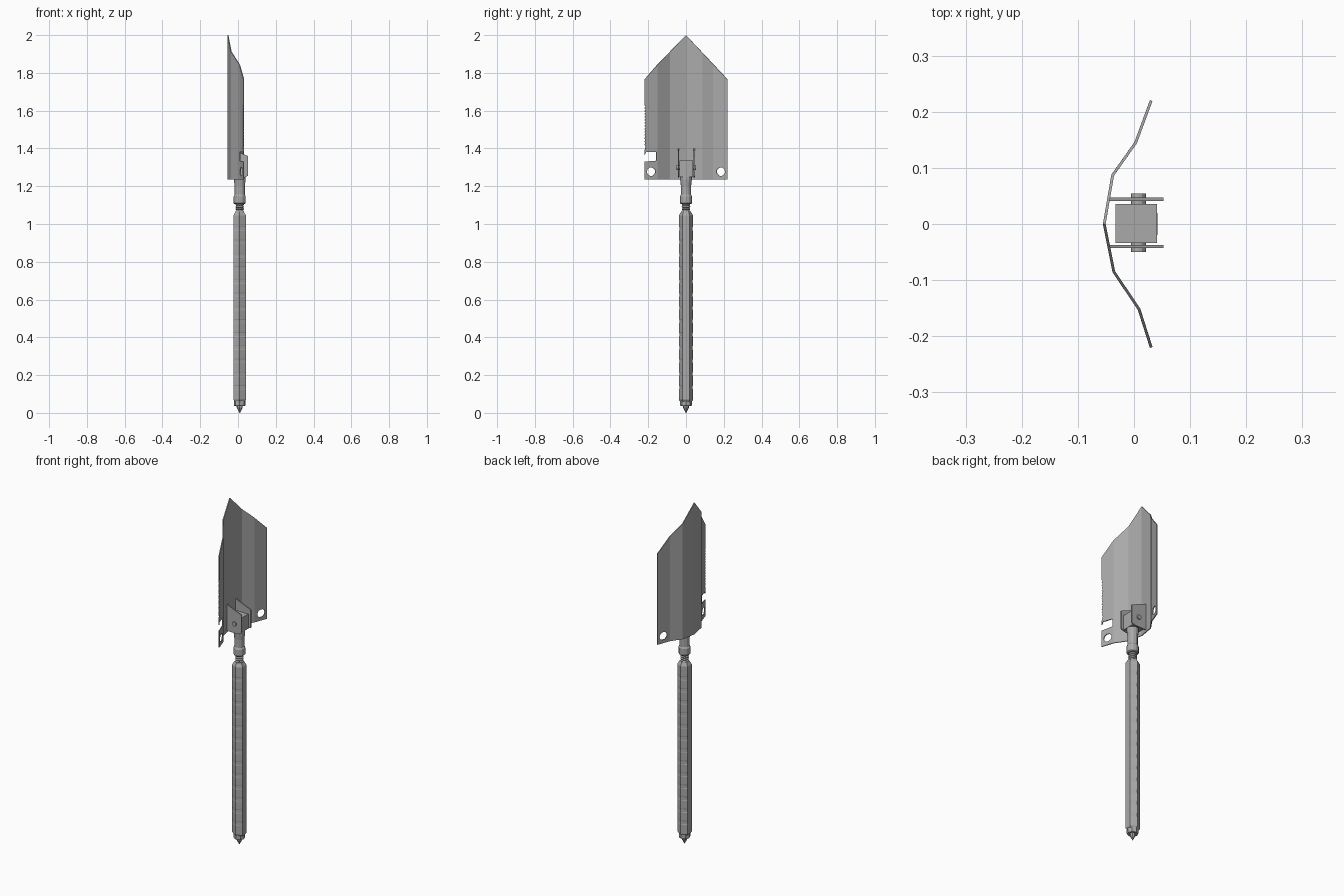
import bpy, bmesh, math
from mathutils import Vector

old = bpy.data.objects.get("Cube")
if old:
    bpy.data.objects.remove(old)

steel = bpy.data.materials.new("grey_steel")
steel.use_nodes = True
GREY = (0.4, 0.4, 0.4, 1)
steel.diffuse_color = GREY
steel.node_tree.nodes["Principled BSDF"].inputs["Base Color"].default_value = GREY
AXIS = 0.009  # shaft centre in x


def finish(bm, name):
    bmesh.ops.recalc_face_normals(bm, faces=bm.faces[:])
    mesh = bpy.data.meshes.new(name)
    bm.to_mesh(mesh)
    bm.free()
    mesh.materials.append(steel)
    ob = bpy.data.objects.new(name, mesh)
    bpy.context.collection.objects.link(ob)
    return ob


def lathe(name, profile, sides, turn=0.0, smooth=False):
    """Stack rings of (radius, z) around the shaft axis."""
    bm = bmesh.new()
    rings = []
    for r, z in profile:
        angles = [turn + math.tau * i / sides for i in range(sides)]
        rings.append([bm.verts.new((AXIS + r * math.cos(a), r * math.sin(a), z)) for a in angles])
    for a, b in zip(rings, rings[1:]):
        for i in range(sides):
            j = (i + 1) % sides
            bm.faces.new((a[i], a[j], b[j], b[i])).smooth = smooth
    bm.faces.new(rings[0])
    bm.faces.new(rings[-1])
    return finish(bm, name)


def prism(name, outline, y0, y1):
    """Extrude an (x, z) outline from y0 to y1."""
    bm = bmesh.new()
    face = bm.faces.new([bm.verts.new((x, y0, z)) for x, z in outline])
    new = bmesh.ops.extrude_face_region(bm, geom=[face])["geom"]
    verts = [v for v in new if isinstance(v, bmesh.types.BMVert)]
    bmesh.ops.translate(bm, verts=verts, vec=(0, y1 - y0, 0))
    return finish(bm, name)


def circle(x, z, r, n):
    return [(x + r * math.cos(math.tau * i / n), z + r * math.sin(math.tau * i / n)) for i in range(n)]


# Blade: flat outline with holes, folded along vertical creases
CREASES = [(-0.221, 0.031), (-0.152, 0.009), (-0.085, -0.036), (0, -0.053),
           (0.087, -0.038), (0.145, 0.003), (0.221, 0.031)]


def fold(y):
    for (ya, xa), (yb, xb) in zip(CREASES, CREASES[1:]):
        if y <= yb:
            return xa + (xb - xa) * (y - ya) / (yb - ya)
    return CREASES[-1][1]


outline = [(-0.22, 1.235), (0.22, 1.235), (0.22, 1.765), (0.145, 1.845), (0, 2.0),
           (-0.15, 1.845), (-0.22, 1.765)]
TEETH = 14
for i in range(TEETH):  # saw edge
    z = 1.63 - 0.016 * i
    outline += [(-0.22, z), (-0.213, z - 0.008)]
outline += [(-0.22, 1.385), (-0.22, 1.365), (-0.212, 1.38), (-0.158, 1.38),
            (-0.158, 1.335), (-0.22, 1.33)]  # hooked notch
loops = [outline] + [circle(s * 0.185, 1.277, 0.023, 10) for s in (-1, 1)]

bm = bmesh.new()
edges = []
for loop in loops:
    vs = [bm.verts.new((0, y, z)) for y, z in loop]
    edges += [bm.edges.new((vs[i - 1], vs[i])) for i in range(len(vs))]
bmesh.ops.triangle_fill(bm, edges=edges, use_beauty=True, normal=(1, 0, 0))
for y, _ in CREASES[1:-1]:
    bmesh.ops.bisect_plane(bm, geom=bm.verts[:] + bm.edges[:] + bm.faces[:],
                           plane_co=(0, y, 0), plane_no=(0, 1, 0))
for v in bm.verts:
    v.co.x = fold(v.co.y)
blade = finish(bm, "blade")
solid = blade.modifiers.new("thickness", "SOLIDIFY")
solid.thickness = 0.005
solid.offset = 0

# Handle: hexagonal grip whose side ridges carry shallow notches
grip = [(0.031, 0.06), (0.038, 0.07)]
for i in range(13):
    z = 0.135 + 0.07 * i
    grip += [(0.038, z - 0.012), (0.0355, z - 0.008), (0.0355, z + 0.008), (0.038, z + 0.012)]
grip += [(0.038, 1.045), (0.026, 1.065)]
handle = lathe("handle", grip, 6, math.pi / 6)
for v in handle.data.vertices:  # keep the front and back flats straight
    if abs(v.co.y) < 0.03 and 0.08 < v.co.z < 1.04:
        v.co.x = AXIS + math.copysign(0.033, v.co.x - AXIS)
        v.co.y = math.copysign(0.019, v.co.y)

# Foot: collar and pointed spike
lathe("foot_collar", [(0.028, 0.036), (0.031, 0.041), (0.031, 0.062)], 8)
lathe("foot_spike", [(0.001, 0), (0.009, 0.014), (0.016, 0.028), (0.016, 0.04)], 8)

# Neck: threaded stud, then the locking sleeve
thread = [(0.019, 1.06)]
for i in range(4):
    thread += [(0.023, 1.067 + 0.012 * i), (0.018, 1.073 + 0.012 * i)]
lathe("threaded_neck", thread, 12)
lathe("locking_sleeve", [(0.027, 1.105), (0.032, 1.11), (0.032, 1.145), (0.027, 1.155),
                         (0.027, 1.2), (0.031, 1.235), (0.031, 1.255)], 12)

# Hinge: block, two side plates and a bolt through them
prism("hinge_block", [(-0.033, 1.25), (0.041, 1.25), (0.041, 1.335), (-0.033, 1.335)], -0.034, 0.036)
plate = [(-0.045, 1.245), (0.03, 1.245), (0.053, 1.255), (0.053, 1.36), (-0.045, 1.4)]
for side, y in (("right", -0.040), ("left", 0.044)):
    prism(side + "_hinge_plate", plate, y - 0.003, y + 0.003)
prism("hinge_bolt", circle(0.008, 1.3, 0.013, 12), -0.05, 0.054)
